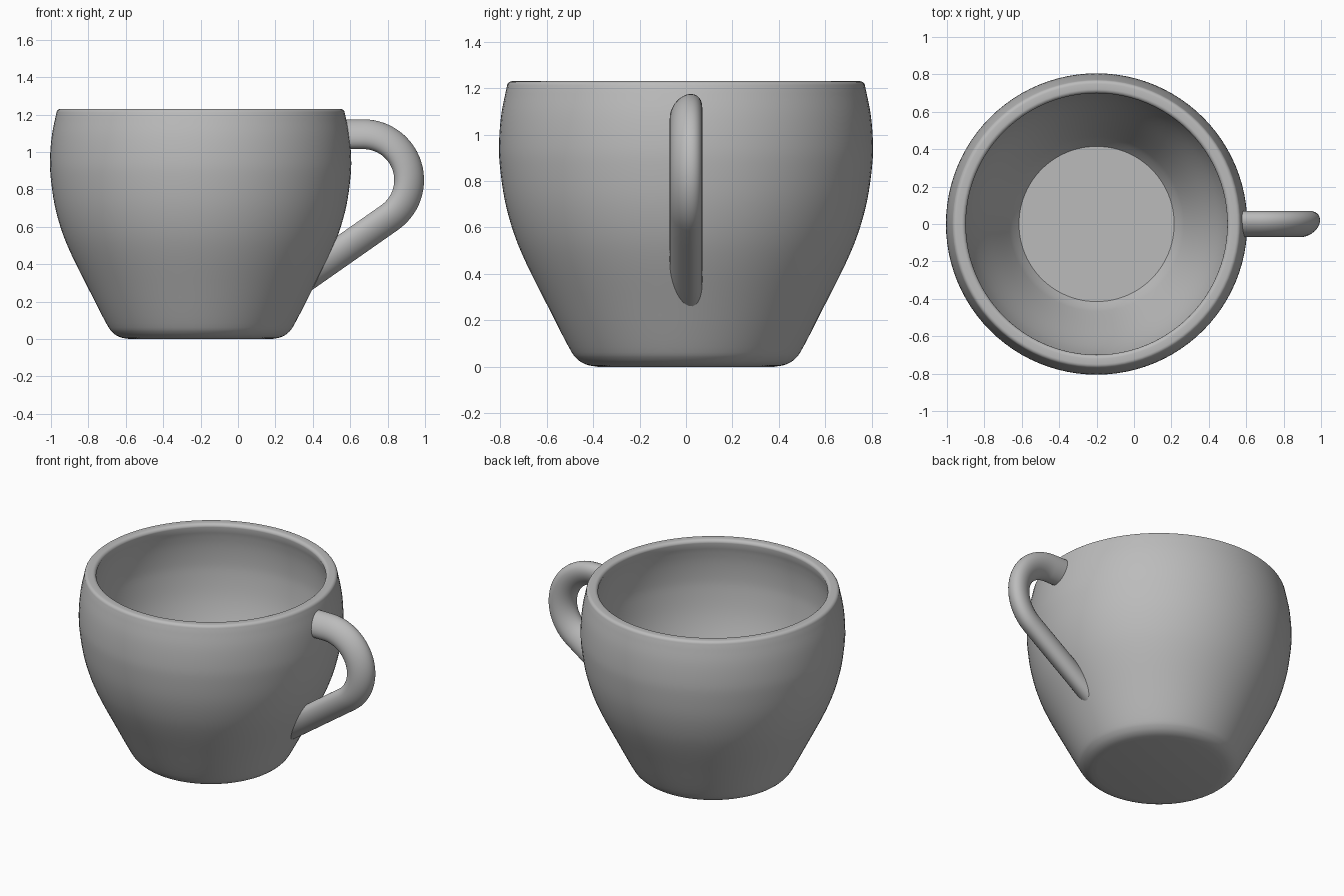
import bpy, bmesh, math
from mathutils import Vector

old = bpy.data.objects.get("Cube")
if old:
    bpy.data.objects.remove(old)

CUP_X = -0.2      # cup axis
WALL = 0.065      # wall thickness
FLOOR = 0.075     # height of the inner floor
SEGMENTS = 96

grey = bpy.data.materials.new("glazed grey")
grey.use_nodes = True
colour = (0.5, 0.5, 0.5, 1)
grey.diffuse_color = colour
grey.node_tree.nodes["Principled BSDF"].inputs["Base Color"].default_value = colour


def catmull(points, steps=4):
    """Smooth path through the points."""
    p = [Vector(q) for q in points]
    p = [2 * p[0] - p[1]] + p + [2 * p[-1] - p[-2]]
    out = []
    for a, b, c, d in zip(p, p[1:], p[2:], p[3:]):
        for i in range(steps):
            t = i / steps
            out.append(0.5 * (2 * b + (c - a) * t + (2 * a - 5 * b + 4 * c - d) * t ** 2
                              + (3 * b - a - 3 * c + d) * t ** 3))
    return out + [p[-2]]


def skin(name, rings, caps=True):
    """Join closed rings of points into one smooth surface."""
    bm = bmesh.new()
    loops = [[bm.verts.new(co) for co in ring] for ring in rings]
    for a, b in zip(loops, loops[1:]):
        for i in range(len(a)):
            j = (i + 1) % len(a)
            bm.faces.new((a[i], a[j], b[j], b[i]))
    if caps:
        bm.faces.new(loops[0])
        bm.faces.new(loops[-1])
    bmesh.ops.recalc_face_normals(bm, faces=bm.faces)
    mesh = bpy.data.meshes.new(name)
    bm.to_mesh(mesh)
    bm.free()
    mesh.materials.append(grey)
    obj = bpy.data.objects.new(name, mesh)
    bpy.context.collection.objects.link(obj)
    bpy.ops.object.select_all(action='DESELECT')
    obj.select_set(True)
    bpy.context.view_layer.objects.active = obj
    bpy.ops.object.shade_smooth_by_angle(angle=math.radians(35))
    return obj


# Cup: outer profile, rounded rim, and the inner wall offset from the outer one
outer = catmull([(0.38, 0), (0.43, 0.01), (0.47, 0.035), (0.505, 0.085), (0.6, 0.27),
                 (0.69, 0.45), (0.743, 0.58), (0.781, 0.72), (0.802, 0.87),
                 (0.805, 0.97), (0.795, 1.09), (0.772, 1.205)])
rim_mid, rim_half, rim_round = 0.735, 0.036, 0.022
rim = []
for side, angles in ((1, range(0, 91, 18)), (-1, range(90, 181, 18))):
    for deg in angles:
        a = math.radians(deg)
        rim.append(Vector((rim_mid + side * (rim_half - rim_round) + rim_round * math.cos(a),
                           1.208 + rim_round * math.sin(a))))
inner = []
for a, b, c in zip(outer, outer[1:], outer[2:]):
    t = (c - a).normalized()
    q = b + Vector((-t.y, t.x)) * WALL
    if FLOOR + 0.03 < q.y < 1.18:
        inner.append(q)
inner.reverse()
profile = outer + rim + inner + [Vector((0.415, FLOOR))]


def circle(r, z):
    return [(CUP_X + r * math.cos(k * math.tau / SEGMENTS),
             r * math.sin(k * math.tau / SEGMENTS), z) for k in range(SEGMENTS)]


skin("cup_body", [circle(r, z) for r, z in profile])

# Handle: short top stub, round bend, then a straight run down to the wall
bend = Vector((0.67, 0, 0.85))
bend_r, end_deg, sides = 0.245, -55, 32


def section(centre, deg):
    """Slightly slanted oval, facing outward at the given angle."""
    out = Vector((math.cos(math.radians(deg)), 0, math.sin(math.radians(deg))))
    return [centre + out * 0.08 * math.sin(k * math.tau / sides + 0.3)
            + Vector((0, 0.07 * math.cos(k * math.tau / sides), 0)) for k in range(sides)]


def arc_point(deg):
    a = math.radians(deg)
    return bend + bend_r * Vector((math.cos(a), 0, math.sin(a)))


rings = [section(arc_point(90) - Vector((0.105, 0, 0)), 90)]
count = 28
for i in range(count + 1):
    deg = 90 + (end_deg - 90) * i / count
    rings.append(section(arc_point(deg), deg))

# Slide the last ring along the straight run until it sits inside the sloping wall
a = math.radians(end_deg)
run = Vector((math.sin(a), 0, -math.cos(a)))
slope, foot_x, foot_z, sink = 0.51, 0.305, 0.085, 0.02
last = []
for v in rings[-1]:
    gap = v.x - (foot_x - sink + slope * (v.z - foot_z))
    last.append(v + run * gap / (slope * run.z - run.x))
first = rings[-1]
for f in (0.25, 0.5, 0.75, 1):
    rings.append([p.lerp(q, f) for p, q in zip(first, last)])
skin("handle", rings)
